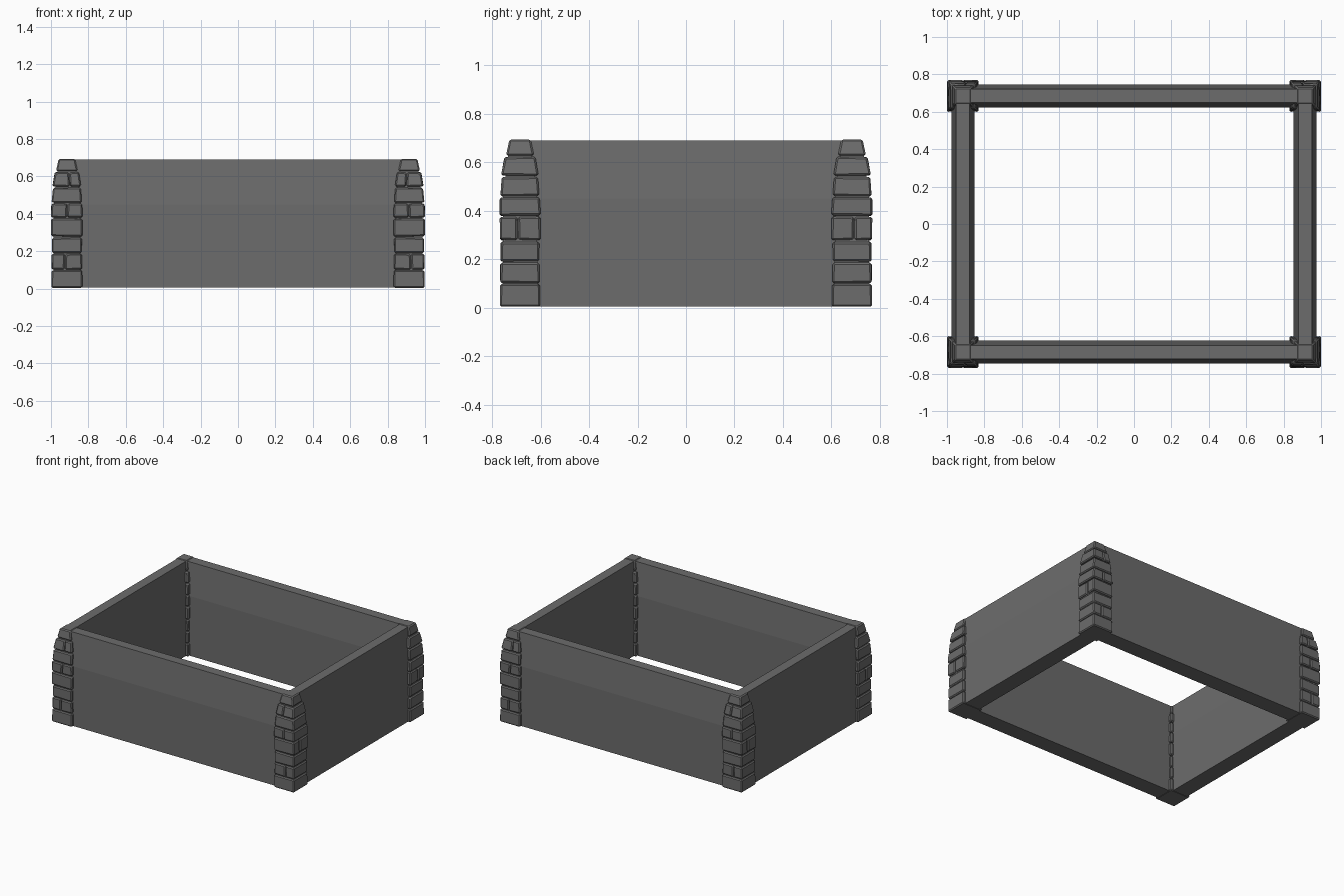
import bpy, bmesh, random
from mathutils import Vector

if "Cube" in bpy.data.objects:
    bpy.data.objects.remove(bpy.data.objects["Cube"])

random.seed(4)
stone = bpy.data.materials.new("dark grey stone")
stone.diffuse_color = (0.15, 0.15, 0.15, 1)
stone.use_nodes = True
stone.node_tree.nodes["Principled BSDF"].inputs["Base Color"].default_value = stone.diffuse_color

CX, CY = 0.915, 0.685   # corner pillar centre


def finish(name, bm):
    bmesh.ops.recalc_face_normals(bm, faces=bm.faces)
    me = bpy.data.meshes.new(name)
    bm.to_mesh(me)
    bm.free()
    me.materials.append(stone)
    ob = bpy.data.objects.new(name, me)
    bpy.context.collection.objects.link(ob)
    return ob


def mirror(ob, x, y):
    m = ob.modifiers.new("mirror", 'MIRROR')
    m.use_axis = (x, y, False)
    m.use_mirror_merge = False


def block(bm, bottom, top, z0, z1, jitter=0.0, bevel=0.0):
    """Tapered block; bottom and top are (x0, x1, y0, y1)."""
    b = bmesh.new()
    bmesh.ops.create_cube(b, size=1)
    for v in b.verts:
        r = top if v.co.z > 0 else bottom
        v.co = Vector((r[v.co.x > 0], r[2 + (v.co.y > 0)], z1 if v.co.z > 0 else z0))
        v.co += Vector([random.uniform(-jitter, jitter) for _ in range(3)])
    if bevel:
        bmesh.ops.bevel(b, geom=b.edges[:], offset=bevel, segments=1,
                        affect='EDGES', profile=0.5)
    tmp = bpy.data.meshes.new("tmp")
    b.to_mesh(tmp)
    b.free()
    bm.from_mesh(tmp)
    bpy.data.meshes.remove(tmp)


def rect(h, x0=-1, x1=1, y0=-1, y1=1):
    return (CX + h * x0, CX + h * x1, CY + h * y0, CY + h * y1)


# Corner pillar: rows of bricks (z0, z1, half width bottom, top, split axis, split position)
rows = [
    (0.004, 0.098, 0.083, 0.082, None, 0),
    (0.102, 0.187, 0.082, 0.081, 'x', 0.12),
    (0.192, 0.272, 0.080, 0.079, None, 0),
    (0.280, 0.374, 0.083, 0.083, 'y', 0.1),
    (0.380, 0.455, 0.084, 0.082, 'x', -0.02),
    (0.461, 0.540, 0.081, 0.074, None, 0),
    (0.546, 0.622, 0.077, 0.063, 'x', -0.2),
    (0.628, 0.694, 0.058, 0.044, None, 0),
]
bm = bmesh.new()
for i, (z0, z1, hb, ht, axis, s) in enumerate(rows):
    j = 0.002 if 0 < i < 7 else 0.0
    g = 0.02
    if axis == 'x':
        parts = [dict(x1=s - g), dict(x0=s + g)]
    elif axis == 'y':
        parts = [dict(y1=s - g), dict(y0=s + g)]
    else:
        parts = [{}]
    for p in parts:
        block(bm, rect(hb, **p), rect(ht, **p), z0, z1, j, 0.007)
mirror(finish("corner_pillar_bricks", bm), True, True)

# Mortar core behind the brick joints
bm = bmesh.new()
block(bm, rect(0.072), rect(0.070), 0.006, 0.46)
block(bm, rect(0.070), rect(0.042), 0.46, 0.688)
mirror(finish("corner_pillar_core", bm), True, True)


# Walls: upright below, leaning in above, extruded between the pillars
def wall(name, along_x):
    w, t, zb, zm, zt = 0.062, 0.036, 0.006, 0.45, 0.69
    profile = [(-w, zb), (w, zb), (w, zm), (t, zt), (-t, zt), (-w, zm)]
    half = CX if along_x else CY
    bm = bmesh.new()
    ends = []
    for e in (-half, half):
        ends.append([bm.verts.new((e, CY + p, z) if along_x else (CX + p, e, z))
                     for p, z in profile])
    a, b = ends
    bm.faces.new(a)
    bm.faces.new(b)
    n = len(profile)
    for k in range(n):
        m = (k + 1) % n
        bm.faces.new((a[k], a[m], b[m], b[k]))
    mirror(finish(name, bm), not along_x, along_x)


wall("long_walls", True)
wall("short_walls", False)
